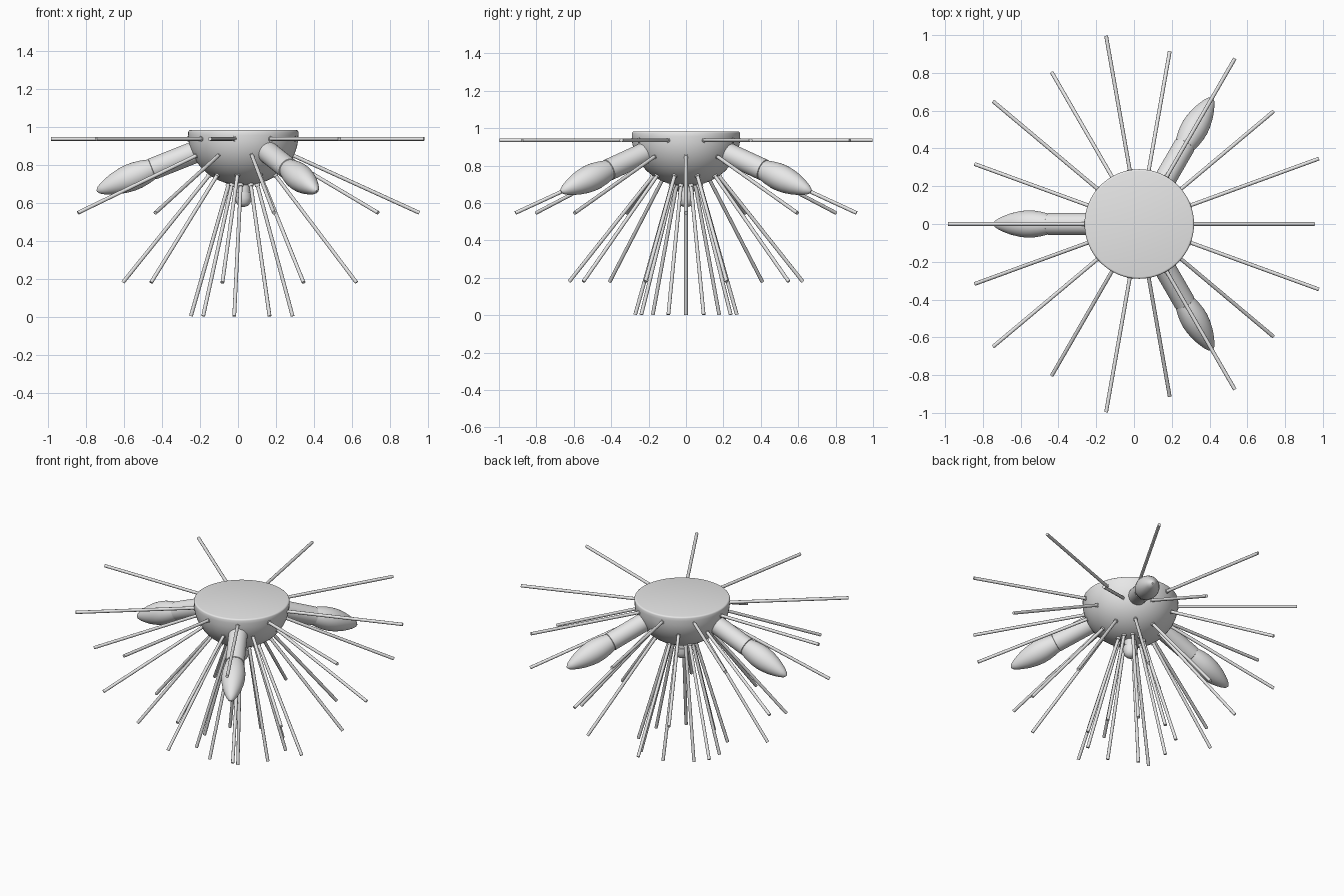
import bpy, bmesh
from math import radians, sin, cos, pi
from mathutils import Vector

old = bpy.data.objects.get("Cube")
if old:
    bpy.data.objects.remove(old, do_unlink=True)

metal = bpy.data.materials.new("light_grey")
metal.use_nodes = True
grey = (0.8, 0.8, 0.8, 1)
metal.diffuse_color = grey
metal.node_tree.nodes["Principled BSDF"].inputs["Base Color"].default_value = grey

HUB = Vector((0.028, 0, 0.968))


def lathe(name, profile, sides, origin, direction):
    """Revolve (distance, radius) pairs around an axis from origin."""
    bm = bmesh.new()
    rings = []
    for d, r in profile:
        rings.append([bm.verts.new((r * cos(2 * pi * i / sides), r * sin(2 * pi * i / sides), d))
                      for i in range(sides)])
    for a, b in zip(rings, rings[1:]):
        for i in range(sides):
            j = (i + 1) % sides
            bm.faces.new((a[i], a[j], b[j], b[i]))
    bm.faces.new(rings[0][::-1])
    bm.faces.new(rings[-1])
    bmesh.ops.recalc_face_normals(bm, faces=bm.faces)
    mesh = bpy.data.meshes.new(name)
    bm.to_mesh(mesh)
    bm.free()
    ob = bpy.data.objects.new(name, mesh)
    bpy.context.collection.objects.link(ob)
    ob.location = origin
    ob.rotation_euler = Vector(direction).to_track_quat('Z', 'Y').to_euler()
    mesh.materials.append(metal)
    bpy.ops.object.select_all(action='DESELECT')
    ob.select_set(True)
    bpy.context.view_layer.objects.active = ob
    bpy.ops.object.shade_smooth_by_angle(angle=radians(35))
    return ob


def around(angle, radius, z):
    a = radians(angle)
    return Vector((HUB.x + radius * cos(a), radius * sin(a), z))


# Half-round canopy with a softly rounded rim and flat top
dome = [(0.982, 0.28), (0.981, 0.284), (0.978, 0.288), (0.973, 0.29), (0.955, 0.29)]
dome += [(0.955 - 0.265 * sin(t), 0.29 * cos(t)) for t in (pi / 2 * k / 14 for k in range(1, 14))]
dome.append((0.69, 0.004))
lathe("canopy", dome, 64, (HUB.x, 0, 0), (0, 0, 1))

# Knob under the canopy
knob = [(0.71, 0.036), (0.655, 0.036), (0.653, 0.042), (0.625, 0.044),
        (0.60, 0.038), (0.585, 0.026), (0.578, 0.008)]
lathe("bottom_knob", knob, 32, (HUB.x, 0, 0), (0, 0, 1))

# Tiers of rods: first angle, tip radius, tip height, start height
tiers = [("upper_rod", 20, 1.012, 0.936, 0.936),
         ("middle_rod", 0, 0.926, 0.547, HUB.z),
         ("lower_rod", 20, 0.634, 0.18, HUB.z),
         ("bottom_rod", 20, 0.276, 0.003, HUB.z)]
for name, first, radius, tip_z, start_z in tiers:
    for k in range(9):
        angle = first + 40 * k
        start = Vector((HUB.x, 0, start_z))
        span = around(angle, radius, tip_z) - start
        lathe(name, [(0.2, 0.01), (span.length, 0.01)], 12, start, span)
        lathe(name + "_collar", [(0.25, 0.014), (0.293, 0.014)], 12, start, span)

# Lamp arms: socket and candle bulb
socket = [(0.2, 0.058), (0.515, 0.058), (0.518, 0.053)]
bulb = [(0.51, 0.052), (0.53, 0.058), (0.56, 0.065), (0.60, 0.071), (0.64, 0.072),
        (0.68, 0.068), (0.73, 0.057), (0.77, 0.043), (0.80, 0.03), (0.82, 0.018), (0.83, 0.004)]
tilt = radians(21.7)
for angle in (60, 180, 300):
    direction = around(angle, cos(tilt), HUB.z - sin(tilt)) - HUB
    lathe("lamp_socket", socket, 32, HUB, direction)
    lathe("candle_bulb", bulb, 32, HUB, direction)
